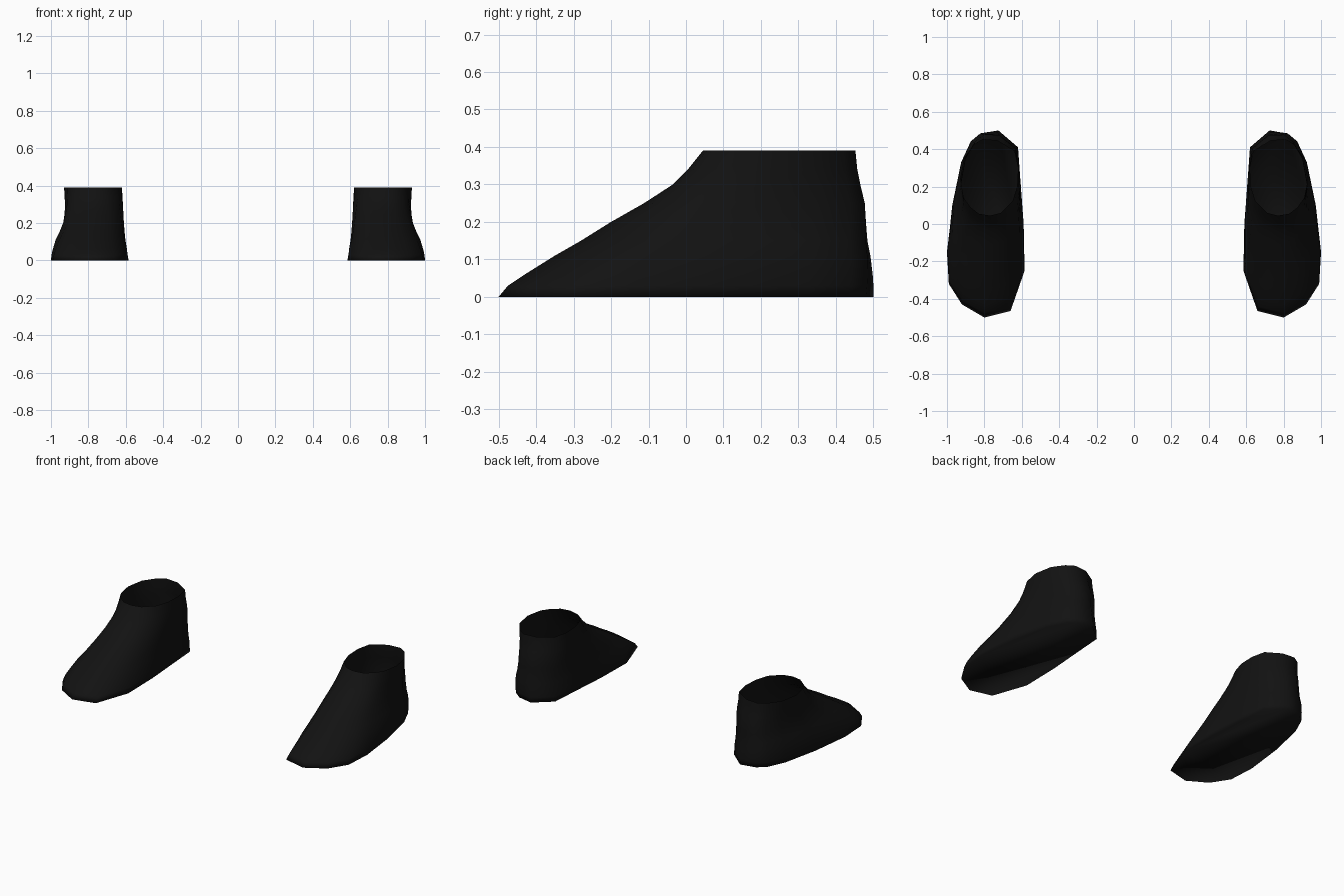
import bpy

if "Cube" in bpy.data.objects:
    bpy.data.objects.remove(bpy.data.objects["Cube"])

# Sole outline and ankle opening of one shoe, heel -> outer side -> toe -> inner side
SOLE = [(.725, .50), (.82, .48), (.87, .44), (.92, .33), (.97, .10), (1.0, -.15), (.99, -.32),
        (.92, -.43), (.80, -.50), (.66, -.465), (.585, -.25), (.59, 0), (.605, .20), (.62, .41)]
OPENING = [(.73, .445), (.81, .452), (.86, .42), (.91, .35), (.93, .24), (.91, .14), (.875, .09),
           (.83, .055), (.77, .045), (.71, .06), (.65, .12), (.625, .20), (.62, .30), (.64, .39)]

# Slices: height, inner x, outer x, toe y, heel y
SLICES = [(0, .585, 1.0, -.50, .50), (.03, .59, .997, -.475, .50), (.06, .594, .99, -.43, .498),
          (.11, .602, .975, -.35, .492), (.15, .606, .955, -.28, .484), (.20, .61, .935, -.20, .48),
          (.25, .613, .927, -.112, .477), (.30, .615, .925, -.035, .465), (.34, .618, .927, .005, .457),
          (.39, .62, .93, .045, .452)]


def normalise(points):
    xs, ys = zip(*points)
    return [((x - min(xs)) / (max(xs) - min(xs)), (y - min(ys)) / (max(ys) - min(ys)))
            for x, y in points]


black = bpy.data.materials.new("black_fabric")
black.diffuse_color = (.006, .006, .006, 1)
black.use_nodes = True
black.node_tree.nodes["Principled BSDF"].inputs["Base Color"].default_value = black.diffuse_color


def make_shoe(name, side):
    sole, opening = normalise(SOLE), normalise(OPENING)
    n = len(sole)
    verts, faces = [], []
    # Upper: slices blending from the sole outline to the ankle opening
    for z, x0, x1, y0, y1 in SLICES:
        t = z / SLICES[-1][0]
        ring = [(a + (c - a) * t, b + (d - b) * t) for (a, b), (c, d) in zip(sole, opening)]
        us, vs = zip(*ring)
        lo_u, hi_u, lo_v, hi_v = min(us), max(us), min(vs), max(vs)
        for u, v in ring:
            x = x0 + (x1 - x0) * (u - lo_u) / (hi_u - lo_u)
            y = y0 + (y1 - y0) * (v - lo_v) / (hi_v - lo_v)
            verts.append((side * x, y, z))
    for k in range(len(SLICES) - 1):
        for i in range(n):
            j = (i + 1) % n
            faces.append((k * n + j, k * n + i, (k + 1) * n + i, (k + 1) * n + j))
    # Closed sole, open ankle
    faces.append(tuple(range(n)))
    if side < 0:
        faces = [f[::-1] for f in faces]
    mesh = bpy.data.meshes.new(name)
    mesh.from_pydata(verts, [], faces)
    mesh.polygons.foreach_set("use_smooth", [True] * len(faces))
    mesh.materials.append(black)
    mesh.update()
    bpy.context.collection.objects.link(bpy.data.objects.new(name, mesh))


make_shoe("right_shoe", 1)
make_shoe("left_shoe", -1)
